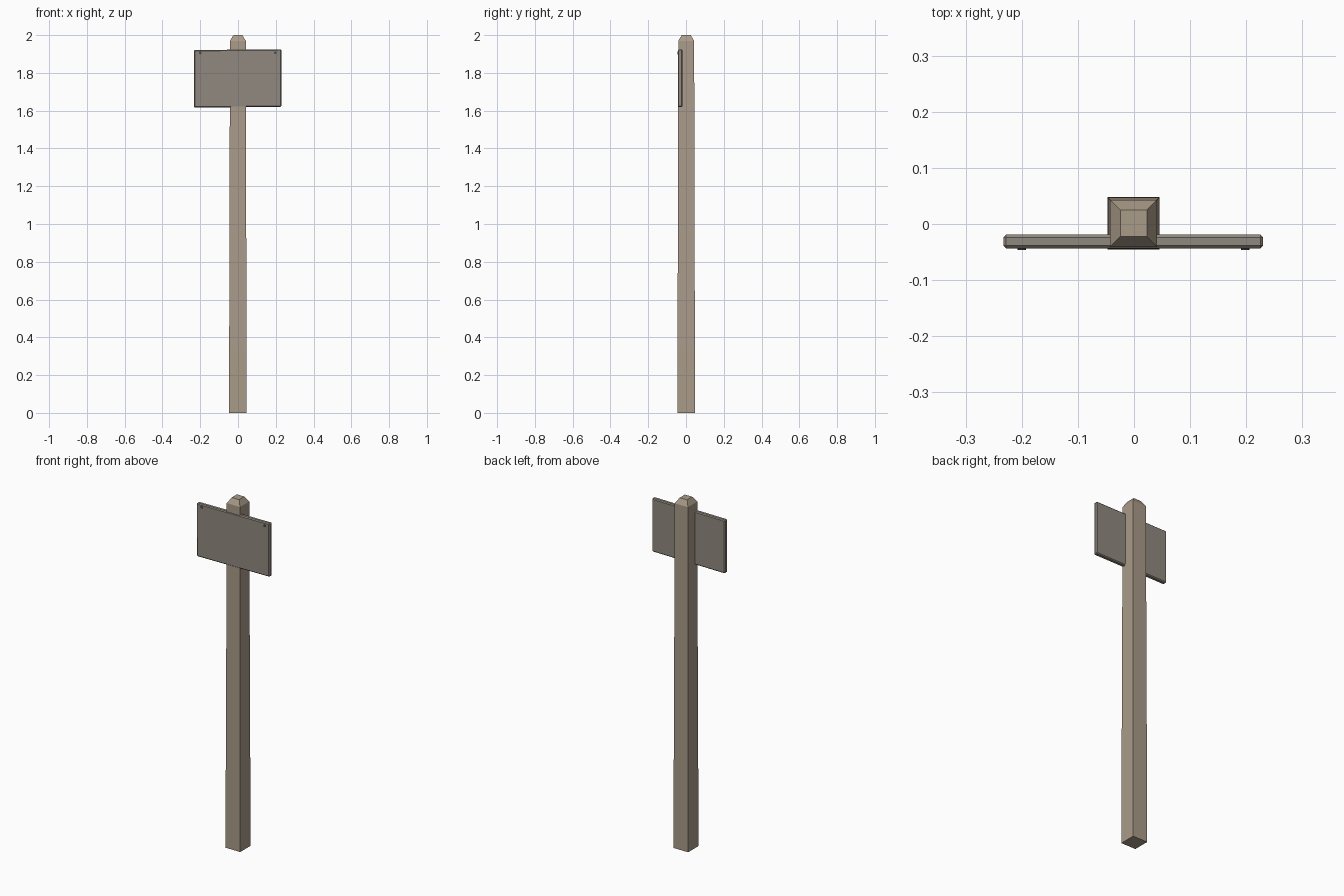
import bpy, bmesh
from math import pi

if "Cube" in bpy.data.objects:
    bpy.data.objects.remove(bpy.data.objects["Cube"])

def material(name, rgb):
    m = bpy.data.materials.new(name)
    m.diffuse_color = (*rgb, 1)
    m.use_nodes = True
    m.node_tree.nodes["Principled BSDF"].inputs["Base Color"].default_value = m.diffuse_color
    return m

post_wood = material("post_wood", (0.40, 0.33, 0.25))
board_wood = material("board_wood", (0.28, 0.25, 0.21))
iron = material("iron", (0.08, 0.08, 0.08))

def finish(bm, name, mat):
    bmesh.ops.recalc_face_normals(bm, faces=bm.faces[:])
    me = bpy.data.meshes.new(name)
    bm.to_mesh(me)
    bm.free()
    ob = bpy.data.objects.new(name, me)
    bpy.context.collection.objects.link(ob)
    me.materials.append(mat)
    return ob

# Tapered square post with chamfered top: (height, half width)
bm = bmesh.new()
rings = []
for z, h in [(0, .0465), (.32, .046), (1.18, .0437), (1.97, .042), (2.0, .0235)]:
    rings.append([bm.verts.new((x * h - .0007, y * h + .0012, z))
                  for x, y in [(-1, -1), (1, -1), (1, 1), (-1, 1)]])
for a, b in zip(rings, rings[1:]):
    for i in range(4):
        j = (i + 1) % 4
        bm.faces.new((a[i], a[j], b[j], b[i]))
bm.faces.new(rings[0][::-1])
bm.faces.new(rings[-1])
finish(bm, "post", post_wood)

# Sign board let into the front of the post, slightly out of square
bm = bmesh.new()
outline = [(-.232, 1.616), (.230, 1.620), (.230, 1.925), (-.233, 1.921)]
front = [bm.verts.new((x, -.0435, z)) for x, z in outline]
back = [bm.verts.new((x, -.019, z)) for x, z in outline]
bm.faces.new(front)
bm.faces.new(back[::-1])
for i in range(4):
    j = (i + 1) % 4
    bm.faces.new((front[i], back[i], back[j], front[j]))
board = finish(bm, "sign_board", board_wood)
bevel = board.modifiers.new("worn_edges", "BEVEL")
bevel.width = .005
bevel.segments = 1

# Nail heads in the upper corners
for side, x in (("left", -.2), ("right", .198)):
    bpy.ops.mesh.primitive_cylinder_add(vertices=8, radius=.0075, depth=.006,
                                        location=(x, -.0433, 1.906), rotation=(pi / 2, 0, 0))
    nail = bpy.context.object
    nail.name = "nail_" + side
    nail.data.materials.append(iron)
